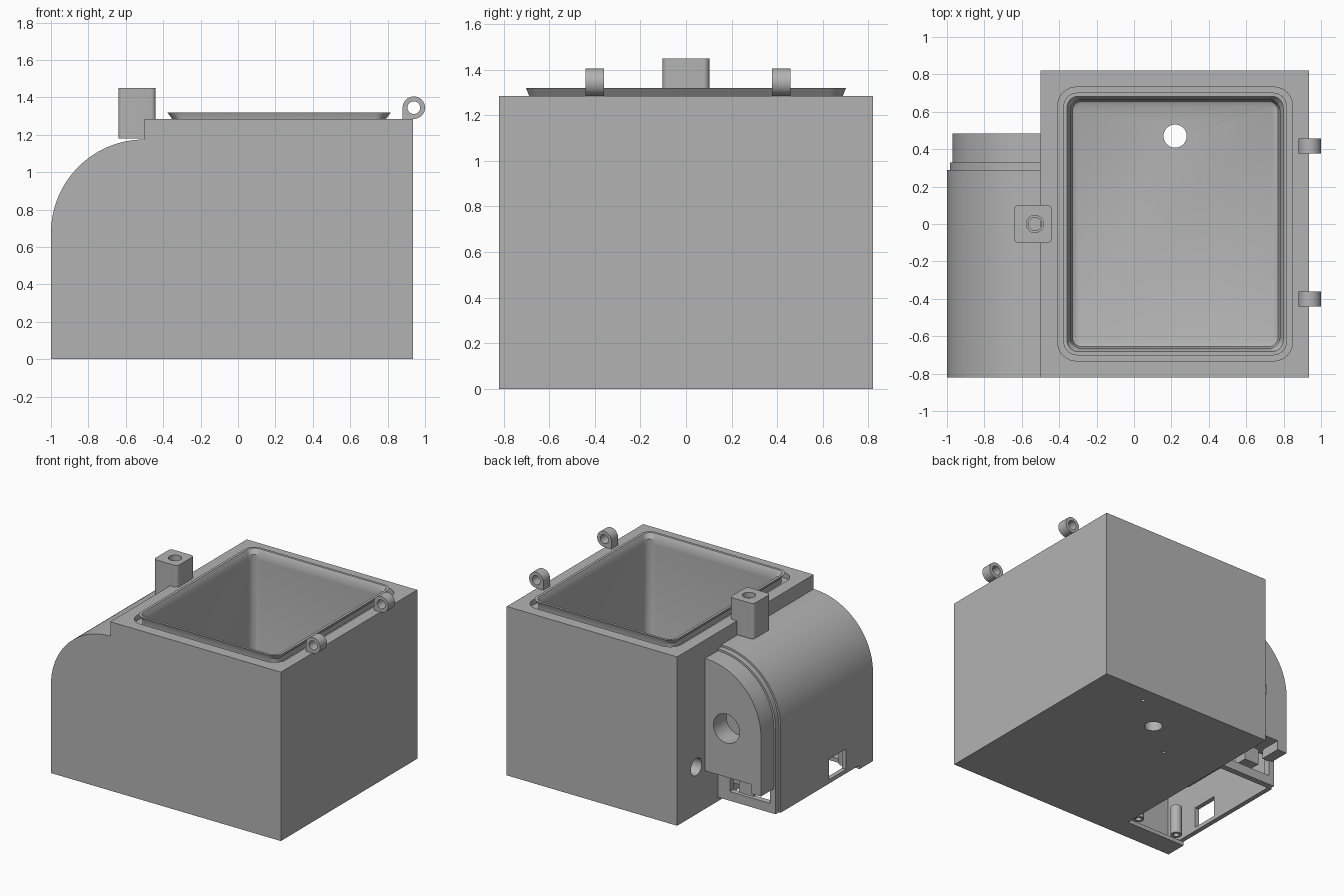
import bpy, bmesh, math

cube = bpy.data.objects.get("Cube")
if cube:
    bpy.data.objects.remove(cube)

grey = bpy.data.materials.new("plain grey")
grey.use_nodes = True
grey.diffuse_color = (0.45, 0.45, 0.45, 1)
grey.node_tree.nodes["Principled BSDF"].inputs["Base Color"].default_value = (0.45, 0.45, 0.45, 1)


def finish(name, bm):
    bmesh.ops.recalc_face_normals(bm, faces=bm.faces)
    mesh = bpy.data.meshes.new(name)
    bm.to_mesh(mesh)
    bm.free()
    mesh.materials.append(grey)
    ob = bpy.data.objects.new(name, mesh)
    bpy.context.collection.objects.link(ob)
    return ob


def loft(name, rings, closed=False):
    """Skin a list of equal point rings; cap the ends or close the loop."""
    bm = bmesh.new()
    loops = [[bm.verts.new(p) for p in ring] for ring in rings]
    pairs = list(zip(loops, loops[1:]))
    if closed:
        pairs.append((loops[-1], loops[0]))
    else:
        bm.faces.new(loops[0])
        bm.faces.new(loops[-1])
    n = len(loops[0])
    for a, b in pairs:
        for i in range(n):
            j = (i + 1) % n
            bm.faces.new((a[i], a[j], b[j], b[i]))
    return finish(name, bm)


def rounded(cx, cy, hx, hy, r, z, steps=8):
    """Rounded rectangle ring at height z."""
    pts = []
    for k, (sx, sy) in enumerate(((1, 1), (-1, 1), (-1, -1), (1, -1))):
        for i in range(steps + 1):
            a = (k + i / steps) * math.pi / 2
            pts.append((cx + sx * (hx - r) + r * math.cos(a),
                        cy + sy * (hy - r) + r * math.sin(a), z))
    return pts


def prism(name, profile, y0, y1):
    return loft(name, [[(x, y, z) for x, z in profile] for y in (y0, y1)])


def box(name, x0, x1, y0, y1, z0, z1):
    return prism(name, [(x0, z0), (x1, z0), (x1, z1), (x0, z1)], y0, y1)


def cylinder(name, centre, r, depth, axis="Z"):
    rings = []
    for d in (-depth / 2, depth / 2):
        ring = []
        for i in range(40):
            a = math.tau * i / 40
            u, v = r * math.cos(a), r * math.sin(a)
            off = {"X": (d, u, v), "Y": (u, d, v), "Z": (u, v, d)}[axis]
            ring.append([c + o for c, o in zip(centre, off)])
        rings.append(ring)
    return loft(name, rings)


def cut(ob, *cutters):
    bpy.context.view_layer.objects.active = ob
    for c in cutters:
        mod = ob.modifiers.new("cut", "BOOLEAN")
        mod.operation, mod.solver, mod.object = "DIFFERENCE", "EXACT", c
        bpy.ops.object.modifier_apply(modifier=mod.name)
        bpy.data.objects.remove(c)
    return ob


def arch(inset, z0, x_end=-0.49):
    """Quarter-round side profile, inset from the outer skin."""
    r = 0.5 - inset
    pts = [(x_end, z0), (-0.5 - r, z0)]
    for i in range(33):
        a = math.pi - i / 32 * math.pi / 2
        pts.append((-0.5 + r * math.cos(a), 0.675 + r * math.sin(a)))
    return pts + [(x_end, 0.675 + r)]


# Main container with seal groove, deep cavity and cable holes
CX = 0.22


def cavity_ring(hx, hy, r, z):
    return rounded(CX, 0, hx, hy, r, z)


container = box("container", -0.5, 0.935, -0.82, 0.82, 0, 1.285)
cut(container,
    loft("groove", [cavity_ring(0.628, 0.732, 0.1, z) for z in (1.245, 1.5)]),
    loft("cavity", [cavity_ring(0.53, 0.635, 0.03, 0.1), cavity_ring(0.55, 0.655, 0.05, 0.11),
                    cavity_ring(0.56, 0.665, 0.06, 0.14), cavity_ring(0.56, 0.665, 0.06, 1.5)]),
    cylinder("drain", (CX, 0.47, 0), 0.062, 0.6),
    cylinder("cable", (-0.4, 0.59, 0.36), 0.065, 0.4, "X"),
    cylinder("screw_a", (0.503, 0.697, 0), 0.013, 0.12),
    cylinder("screw_b", (-0.066, 0.24, 0), 0.013, 0.12))

# Flared sealing lip around the opening
loft("sealing_lip", [cavity_ring(0.56, 0.665, 0.06, 1.24), cavity_ring(0.56, 0.665, 0.06, 1.285),
                     cavity_ring(0.578, 0.683, 0.06, 1.32), cavity_ring(0.598, 0.702, 0.075, 1.32),
                     cavity_ring(0.572, 0.688, 0.065, 1.285), cavity_ring(0.572, 0.688, 0.065, 1.24)],
     closed=True)

# Rounded side housing, hollow and open underneath
housing = prism("side_housing", arch(0, 0), -0.82, 0.29)
cut(housing,
    prism("hollow", arch(0.035, -0.1, -0.4), -0.785, 0.4),
    box("window", -1.1, -0.9, -0.495, -0.29, 0.06, 0.215),
    box("tray_slot", -1.1, -0.4, -0.66, 0.4, -0.1, 0.03))
box("housing_floor", -0.98, -0.49, -0.8, -0.66, 0, 0.03)

# Stepped end plate with a port opening
end_plate = prism("end_plate", arch(0.015, 0.03), 0.285, 0.33)
cut(end_plate, box("port", -0.94, -0.6, 0.2, 0.4, 0.1, 0.28))
box("port_socket", -0.82, -0.7, 0.25, 0.36, 0.13, 0.25)

# End block with a round recess
end_block = prism("end_block", arch(0.03, 0.29), 0.32, 0.485)
cut(end_block, cylinder("recess", (-0.68, 0.45, 0.66), 0.11, 0.26, "Y"))
box("end_block_leg", -0.97, -0.89, 0.32, 0.485, 0.22, 0.3)

# Fittings inside the housing
for i, x in enumerate((-0.56, -0.9)):
    boss = cylinder("screw_boss_%d" % (i + 1), (x, -0.62, 0.14), 0.04, 0.22)
    cut(boss, cylinder("pilot", (x, -0.62, 0.03), 0.02, 0.15))
box("inner_ledge", -0.62, -0.49, -0.15, 0.2, 0.1, 0.16)

# Latch post with stepped bore
post = loft("latch_post", [rounded(-0.54, 0, 0.1, 0.102, 0.025, z) for z in (1.18, 1.45)])
cut(post, cylinder("wide_bore", (-0.53, 0, 1.45), 0.046, 0.08),
    cylinder("narrow_bore", (-0.53, 0, 1.4), 0.035, 0.36))

# Hinge eyes
eye = [(0.94 + 0.06 * math.cos(a), 1.345 + 0.06 * math.sin(a))
       for a in (-math.pi / 2 + i / 36 * 1.5 * math.pi for i in range(37))]
for side, y in (("front", -0.4), ("back", 0.418)):
    hinge = prism(side + "_hinge_eye", [(0.88, 1.285)] + eye, y - 0.04, y + 0.04)
    cut(hinge, cylinder("pin_hole", (0.94, y, 1.345), 0.034, 0.2, "Y"))

# Smooth curved faces, keep edges crisp
bpy.ops.object.select_all(action="DESELECT")
for ob in bpy.context.collection.objects:
    if ob.type == "MESH" and grey.name in ob.data.materials:
        ob.select_set(True)
        bpy.context.view_layer.objects.active = ob
bpy.ops.object.shade_smooth_by_angle(angle=math.radians(30))
